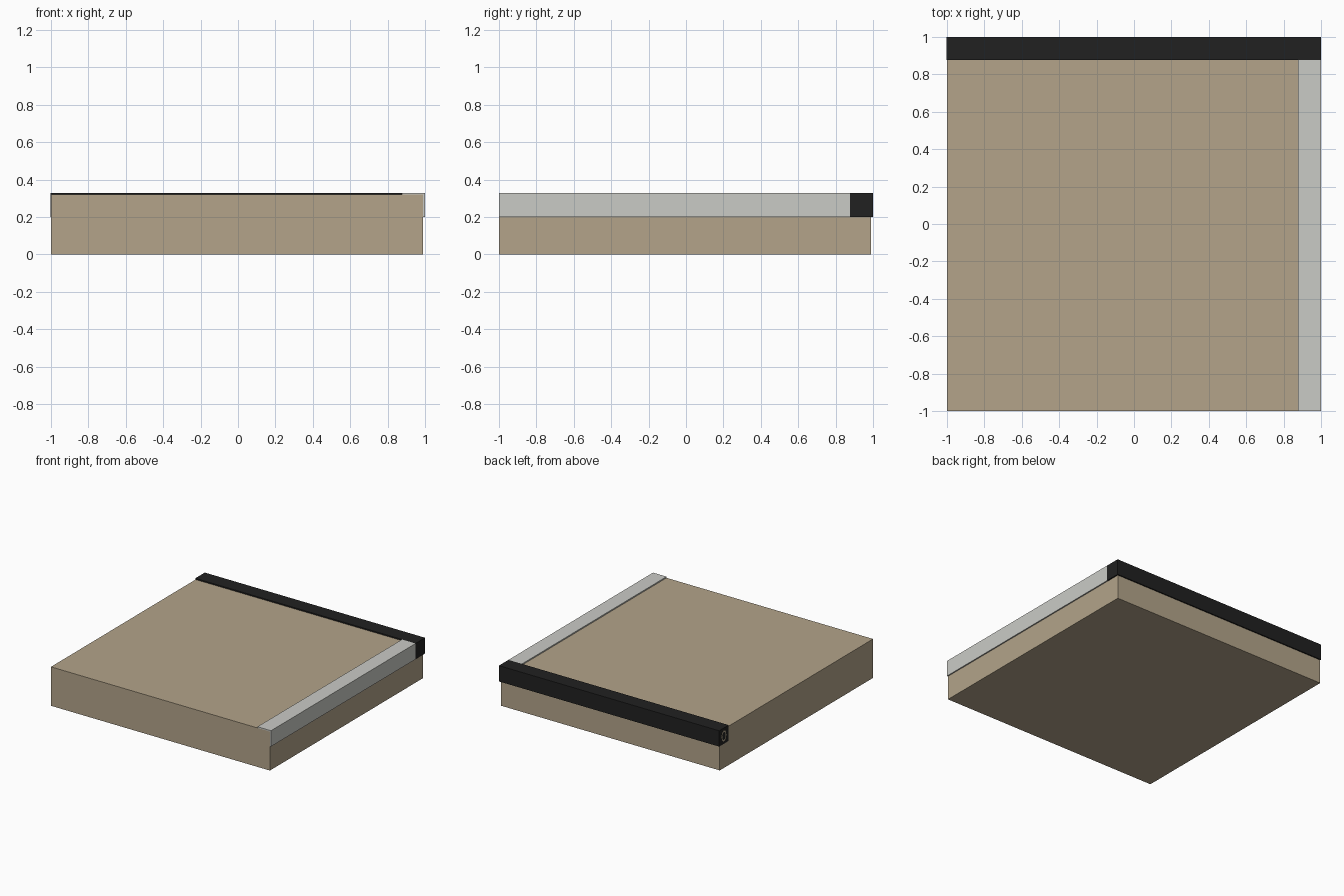
import bpy, bmesh, math

if "Cube" in bpy.data.objects:
    bpy.data.objects.remove(bpy.data.objects["Cube"])


def srgb(v):
    v /= 255
    return v / 12.92 if v <= 0.04045 else ((v + 0.055) / 1.055) ** 2.4


def material(name, r, g, b):
    m = bpy.data.materials.new(name)
    m.diffuse_color = (srgb(r), srgb(g), srgb(b), 1)
    m.use_nodes = True
    m.node_tree.nodes["Principled BSDF"].inputs["Base Color"].default_value = m.diffuse_color
    return m


tan = material("tan", 179, 164, 138)
grey = material("light grey", 202, 203, 198)
black = material("black", 33, 33, 33)


def finish(name, bm, mat):
    bmesh.ops.recalc_face_normals(bm, faces=bm.faces[:])
    me = bpy.data.meshes.new(name)
    bm.to_mesh(me)
    bm.free()
    me.materials.append(mat)
    ob = bpy.data.objects.new(name, me)
    bpy.context.collection.objects.link(ob)
    return ob


def box(name, lo, hi, mat):
    bm = bmesh.new()
    bmesh.ops.create_cube(bm, size=1)
    for v in bm.verts:
        v.co = [lo[i] + (v.co[i] + 0.5) * (hi[i] - lo[i]) for i in range(3)]
    return finish(name, bm, mat)


def extrude(name, profile, offset, mat):
    bm = bmesh.new()
    f = bm.faces.new([bm.verts.new(p) for p in profile])
    r = bmesh.ops.extrude_face_region(bm, geom=[f])
    bmesh.ops.translate(bm, verts=[e for e in r["geom"] if isinstance(e, bmesh.types.BMVert)],
                        vec=offset)
    return finish(name, bm, mat)


T = 0.33    # top of the trims
S = 0.32    # top of the slab
B = 0.20    # lower edge of the trims
I = 0.877   # inner edge of the trims

# Main slab
box("slab", (-1, -1, 0), (0.99, 0.99, S), tan)

# Thin angle trim wrapped over the right edge
angle = [(I, S), (I, T), (1, T), (1, B), (0.99, B), (0.99, S)]
extrude("right_edge_trim", [(x, -1, z) for x, z in angle], (0, I + 1, 0), grey)

# Thin angle trim wrapped over the back edge
extrude("back_edge_trim", [(-1, y, z) for y, z in angle], (I + 1, 0, 0), black)

# Corner block joining both trims
box("corner_block", (I, I, B), (1, 1, T), black)

# End cap closing the back trim on the left
box("left_end_cap", (-1.002, I, B), (-1, 1, T), black)

# Thin oval ring on the end cap
bm = bmesh.new()
rings = []
for s in (0.75, 1.0):
    rings.append([bm.verts.new((-1.003, 0.94 + 0.030 * s * math.cos(a * math.tau / 20),
                                0.265 + 0.044 * s * math.sin(a * math.tau / 20)))
                  for a in range(20)])
for i in range(20):
    j = (i + 1) % 20
    bm.faces.new((rings[0][i], rings[0][j], rings[1][j], rings[1][i]))
ob = finish("end_cap_ring", bm, tan)
mod = ob.modifiers.new("thickness", "SOLIDIFY")
mod.thickness = 0.001
mod.offset = 0
